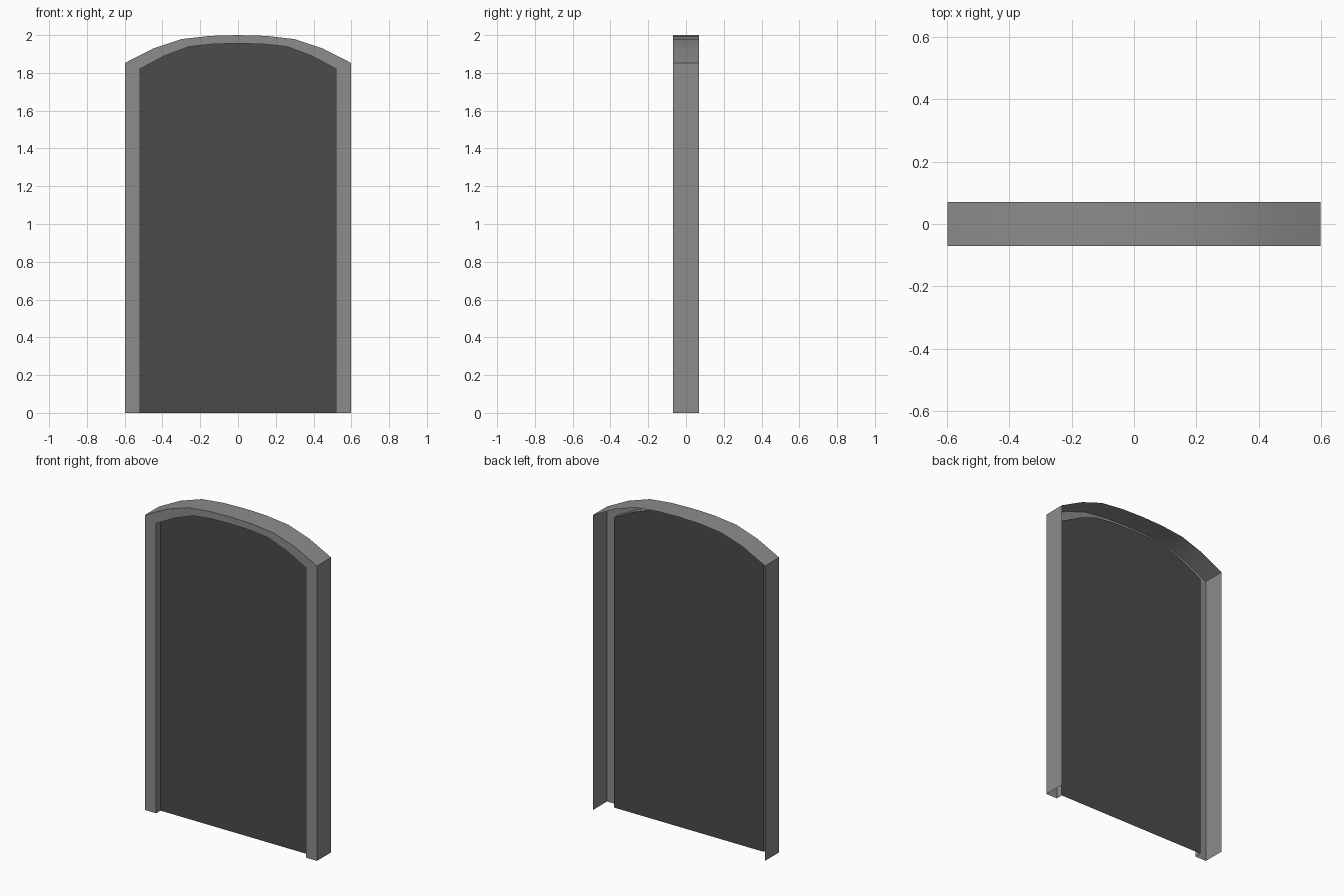
import bpy, bmesh
from math import radians

if "Cube" in bpy.data.objects:
    bpy.data.objects.remove(bpy.data.objects["Cube"])

FRONT, BACK, PANEL = -0.07, 0.07, -0.026

# Right half of each outline, from the foot up to the crown
OUTER = [(0.598, 0), (0.598, 1.853), (0.447, 1.93), (0.3, 1.979), (0.147, 1.996), (0, 2.0)]
INNER = [(0.52, 0), (0.52, 1.821), (0.39, 1.89), (0.26, 1.939), (0.13, 1.953), (0, 1.956)]


def mirrored(half):
    return half + [(-x, z) for x, z in reversed(half[:-1])]


def finish(bm, name, grey, smooth=False):
    mesh = bpy.data.meshes.new(name)
    bm.to_mesh(mesh)
    bm.free()
    obj = bpy.data.objects.new(name, mesh)
    bpy.context.collection.objects.link(obj)
    mat = bpy.data.materials.new(name + "_paint")
    mat.diffuse_color = (grey, grey, grey, 1)
    mat.use_nodes = True
    mat.node_tree.nodes["Principled BSDF"].inputs["Base Color"].default_value = mat.diffuse_color
    mesh.materials.append(mat)
    if smooth:
        bpy.ops.object.select_all(action='DESELECT')
        obj.select_set(True)
        bpy.context.view_layer.objects.active = obj
        bpy.ops.object.shade_smooth_by_angle(angle=radians(20))


# Arched frame: open-backed shell with outer wall, front face and inner reveal
bm = bmesh.new()
rails = [(OUTER, BACK), (OUTER, FRONT), (INNER, FRONT), (INNER, PANEL)]
loops = [[bm.verts.new((x, y, z)) for x, z in mirrored(half)] for half, y in rails]
for a, b in zip(loops, loops[1:]):
    for i in range(len(a) - 1):
        bm.faces.new((a[i], a[i + 1], b[i + 1], b[i]))
finish(bm, "door_frame", 0.262, smooth=True)

# Dark door panel set back inside the frame
bm = bmesh.new()
bm.faces.new([bm.verts.new((x, PANEL, z)) for x, z in mirrored(INNER)])
bm.normal_update()
for f in bm.faces:
    if f.normal.y > 0:
        f.normal_flip()
finish(bm, "door_panel", 0.07)
